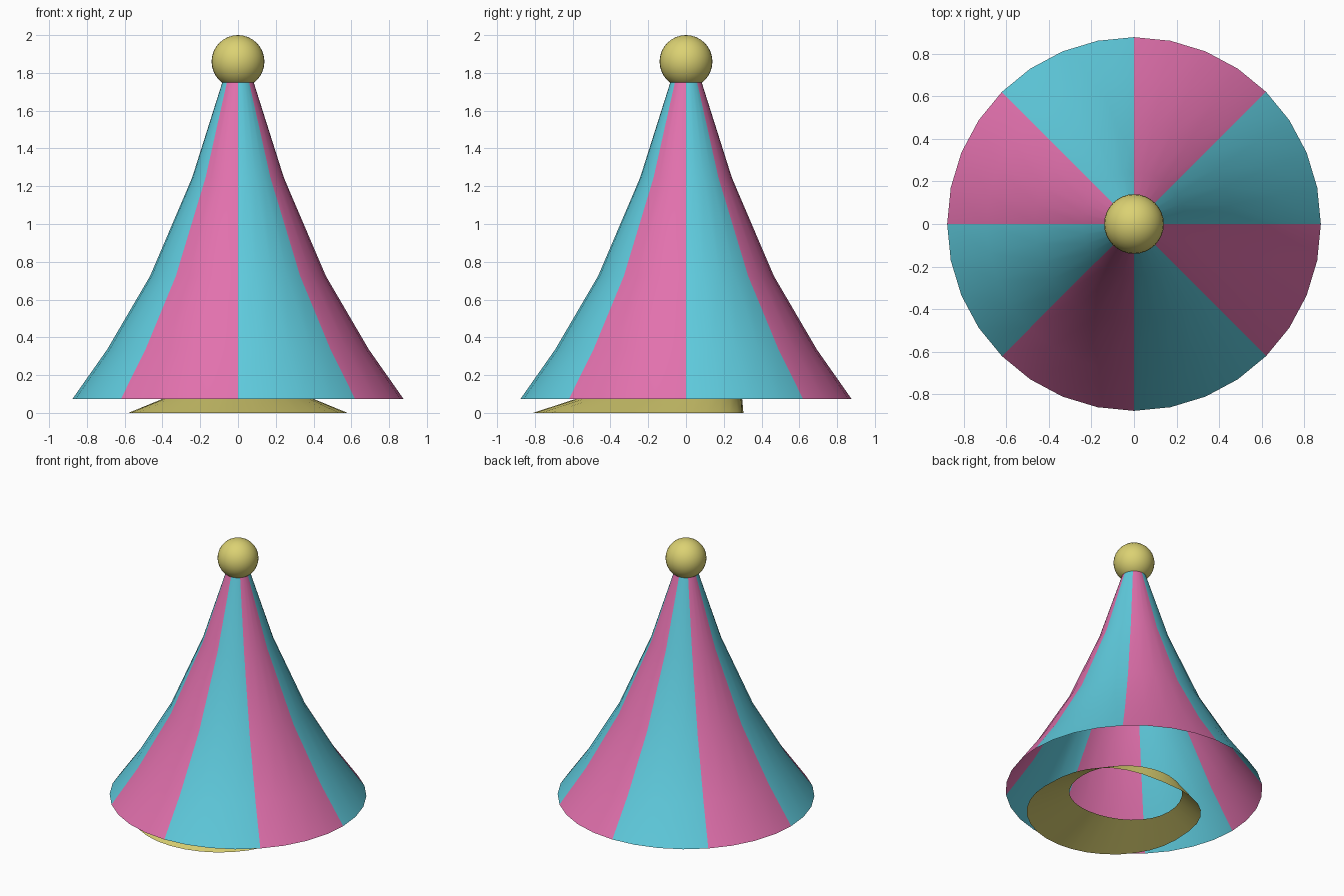
import bpy, bmesh, math

if "Cube" in bpy.data.objects:
    bpy.data.objects.remove(bpy.data.objects["Cube"])

SEG = 32


def material(name, rgb):
    m = bpy.data.materials.new(name)
    m.diffuse_color = (*rgb, 1.0)
    m.use_nodes = True
    m.node_tree.nodes["Principled BSDF"].inputs["Base Color"].default_value = m.diffuse_color
    return m


pink = material("pink", (0.76, 0.165, 0.42))
blue = material("sky_blue", (0.115, 0.60, 0.73))
yellow = material("soft_yellow", (0.71, 0.64, 0.17))


def loft(name, rings, mats, rule=lambda i: 0):
    """Bridge closed rings of points into an open shell."""
    bm = bmesh.new()
    loops = [[bm.verts.new(p) for p in ring] for ring in rings]
    for low, high in zip(loops, loops[1:]):
        for i in range(SEG):
            j = (i + 1) % SEG
            f = bm.faces.new((low[i], low[j], high[j], high[i]))
            f.material_index = rule(i)
    mesh = bpy.data.meshes.new(name)
    bm.to_mesh(mesh)
    bm.free()
    for m in mats:
        mesh.materials.append(m)
    obj = bpy.data.objects.new(name, mesh)
    bpy.context.collection.objects.link(obj)
    smooth(obj)
    return obj


def smooth(obj):
    bpy.ops.object.select_all(action='DESELECT')
    obj.select_set(True)
    bpy.context.view_layer.objects.active = obj
    bpy.ops.object.shade_smooth_by_angle(angle=math.radians(35))


angles = [2 * math.pi * i / SEG for i in range(SEG)]

# Flared cone, open below, with eight alternating stripes
profile = [(0.877, 0.073), (0.693, 0.335), (0.465, 0.725), (0.243, 1.245), (0.083, 1.75)]
loft("striped_cone",
     [[(r * math.cos(a), r * math.sin(a), z) for a in angles] for r, z in profile],
     [blue, pink], lambda i: (i // 4) % 2)


# Brim under the cone: wide at the front, steep at the back
def brim_edge(a):
    c, s = math.cos(a), math.sin(a)
    p = 0.75 if s > 0 else 1.0          # squarer corners on the back half
    x = math.copysign(abs(c) ** p, c) * 0.58
    y = math.copysign(abs(s) ** p, s) * 0.557 - 0.253
    return (x, y, 0.0)


def brim_opening(a):
    front = max(0.0, -math.sin(a))
    return (0.385 * math.cos(a), 0.385 * math.sin(a) - 0.088, 0.08 + 0.03 * front ** 2)


loft("brim", [[brim_edge(a) for a in angles], [brim_opening(a) for a in angles]], [yellow])

# Ball on the tip
bpy.ops.mesh.primitive_uv_sphere_add(segments=SEG, ring_count=16, radius=0.14,
                                     location=(0, 0, 1.86))
ball = bpy.context.object
ball.name = "tip_ball"
ball.data.materials.append(yellow)
smooth(ball)
